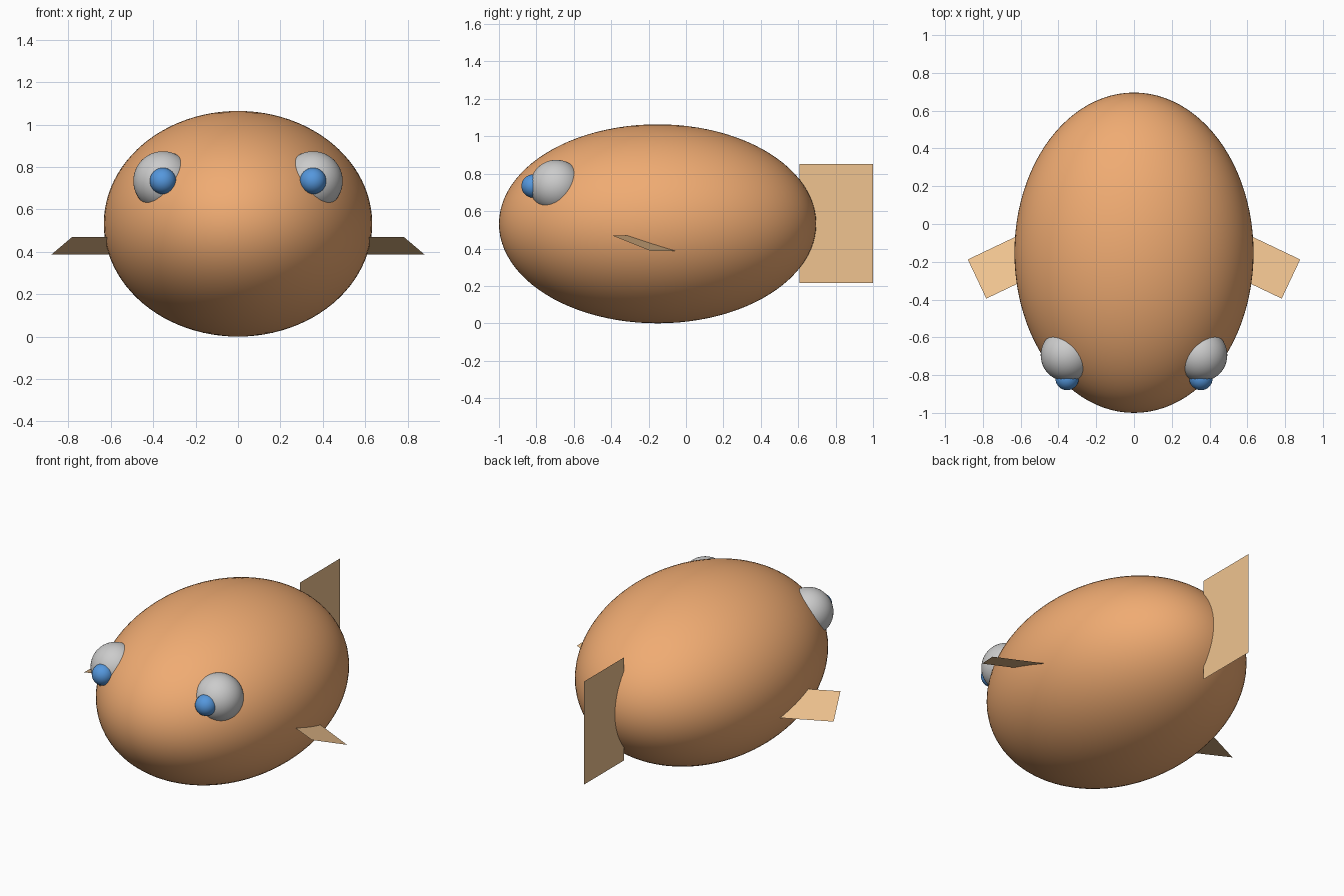
import bpy
from mathutils import Vector

if "Cube" in bpy.data.objects:
    bpy.data.objects.remove(bpy.data.objects["Cube"])


def material(name, rgb):
    m = bpy.data.materials.new(name)
    m.diffuse_color = (*rgb, 1)
    m.use_nodes = True
    m.node_tree.nodes["Principled BSDF"].inputs["Base Color"].default_value = m.diffuse_color
    return m


ORANGE = material("orange", (0.87, 0.41, 0.17))
SAND = material("sand", (0.87, 0.55, 0.28))
BLUE = material("blue", (0.09, 0.31, 0.72))


def ellipsoid(name, loc, radii, mat=None, segs=48):
    bpy.ops.mesh.primitive_uv_sphere_add(segments=segs, ring_count=segs // 2, radius=1, location=loc)
    ob = bpy.context.object
    ob.name = name
    ob.scale = radii
    bpy.ops.object.transform_apply(location=False, rotation=False, scale=True)
    bpy.ops.object.shade_smooth()
    if mat:
        ob.data.materials.append(mat)
    return ob


def sheet(name, corner, side_a, side_b, mat):
    """Thin rectangular fin spanned by two edges from one corner."""
    c, a, b = Vector(corner), Vector(side_a), Vector(side_b)
    me = bpy.data.meshes.new(name)
    me.from_pydata([c, c + a, c + a + b, c + b], [], [(0, 1, 2, 3)])
    me.materials.append(mat)
    ob = bpy.data.objects.new(name, me)
    bpy.context.collection.objects.link(ob)
    return ob


# Egg-shaped body
ellipsoid("body", (0, -0.152, 0.532), (0.633, 0.848, 0.532), ORANGE, 96)

# Upright tail fin
sheet("tail_fin", (0, 0.608, 0.215), (0, 0.392, 0), (0, 0, 0.638), SAND)

# Eyes, pupils and swept, tilted side fins on both sides
for label, s in (("left", -1), ("right", 1)):
    ellipsoid(f"{label}_eye", (s * 0.354, -0.694, 0.734), (0.14,) * 3)
    ellipsoid(f"{label}_pupil", (s * 0.354, -0.818, 0.734), (0.062,) * 3, BLUE, 32)
    sheet(f"{label}_side_fin", (s * 0.88, -0.188, 0.387),
          (-s * 0.098, -0.207, 0.083), (-s * 0.361, 0.172, 0), SAND)
